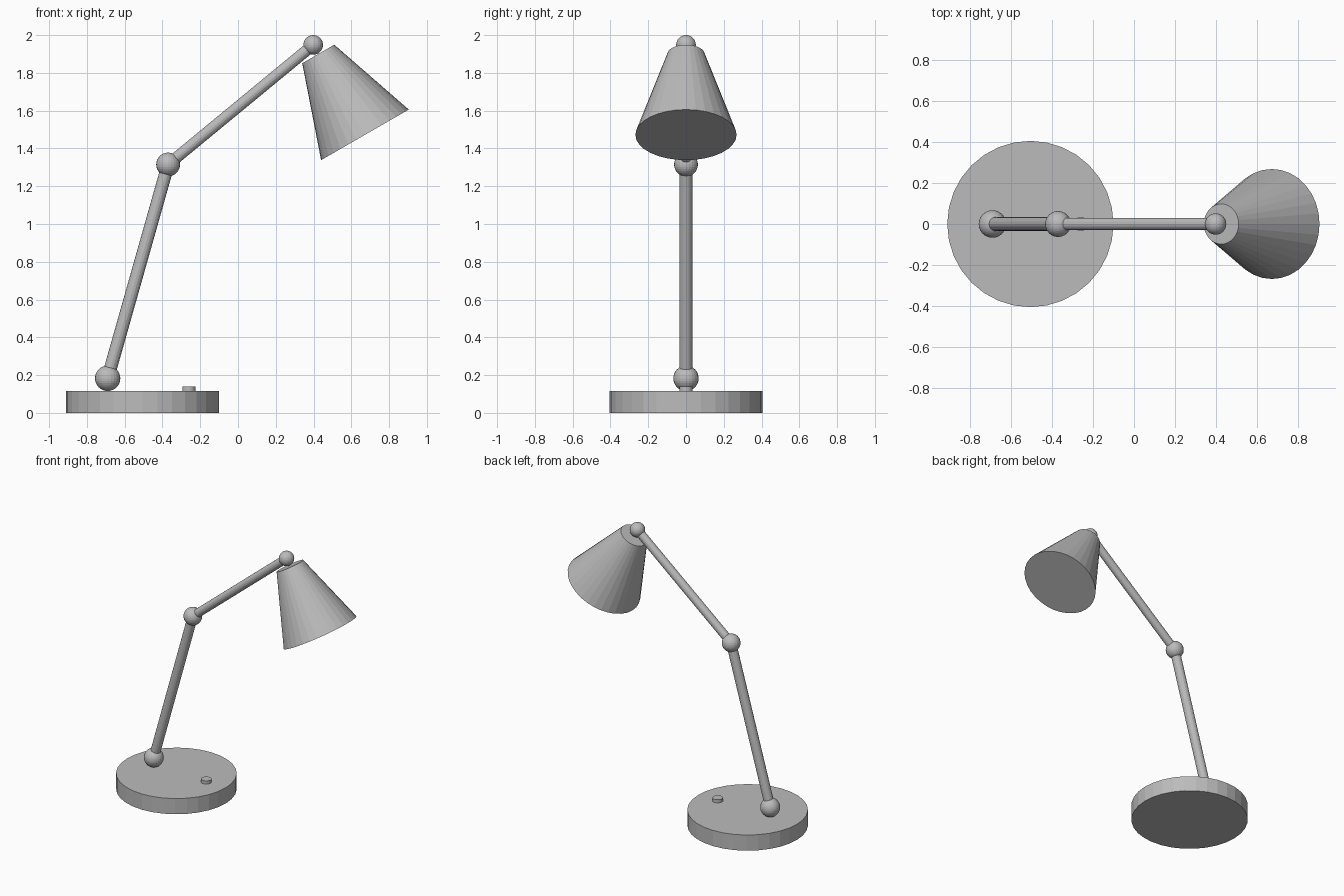
import bpy
from mathutils import Vector

cube = bpy.data.objects.get("Cube")
if cube:
    bpy.data.objects.remove(cube, do_unlink=True)

# Single matte grey used on every part
grey = bpy.data.materials.new("matte_grey")
grey.use_nodes = True
colour = (0.5, 0.5, 0.5, 1)
grey.diffuse_color = colour
grey.node_tree.nodes["Principled BSDF"].inputs["Base Color"].default_value = colour


def finish(name):
    obj = bpy.context.object
    obj.name = name
    obj.data.materials.append(grey)
    return obj


def tapered_rod(name, start, end, r_start, r_end, sides):
    """Capped cone or cylinder running between two points."""
    start, end = Vector(start), Vector(end)
    axis = end - start
    bpy.ops.mesh.primitive_cone_add(vertices=sides, radius1=r_start, radius2=r_end,
                                    depth=axis.length, location=(start + end) / 2)
    obj = finish(name)
    obj.rotation_euler = (0, 0, 0)
    obj.rotation_euler.y = Vector((0, 0, 1)).angle(axis)  # all parts lean towards +x
    return obj


def ball(name, centre, radius):
    bpy.ops.mesh.primitive_uv_sphere_add(segments=24, ring_count=16,
                                         radius=radius, location=centre)
    return finish(name)


# Pivot points of the arm
ankle = (-0.69, 0, 0.183)
elbow = (-0.37, 0, 1.315)
head = (0.398, 0, 1.948)

# Base and switch
tapered_rod("base", (-0.505, 0, 0), (-0.505, 0, 0.116), 0.405, 0.405, 32)
tapered_rod("switch_button", (-0.26, 0, 0.1), (-0.26, 0, 0.14), 0.035, 0.035, 16)

# Jointed arm
tapered_rod("lower_arm", ankle, elbow, 0.034, 0.034, 16)
tapered_rod("upper_arm", elbow, head, 0.03, 0.03, 16)
ball("base_joint", ankle, 0.067)
ball("elbow_joint", elbow, 0.063)
ball("head_joint", head, 0.052)

# Closed conical shade, tilted outwards
tapered_rod("shade", (0.425, 0, 1.9), (0.672, 0, 1.472), 0.098, 0.268, 32)
